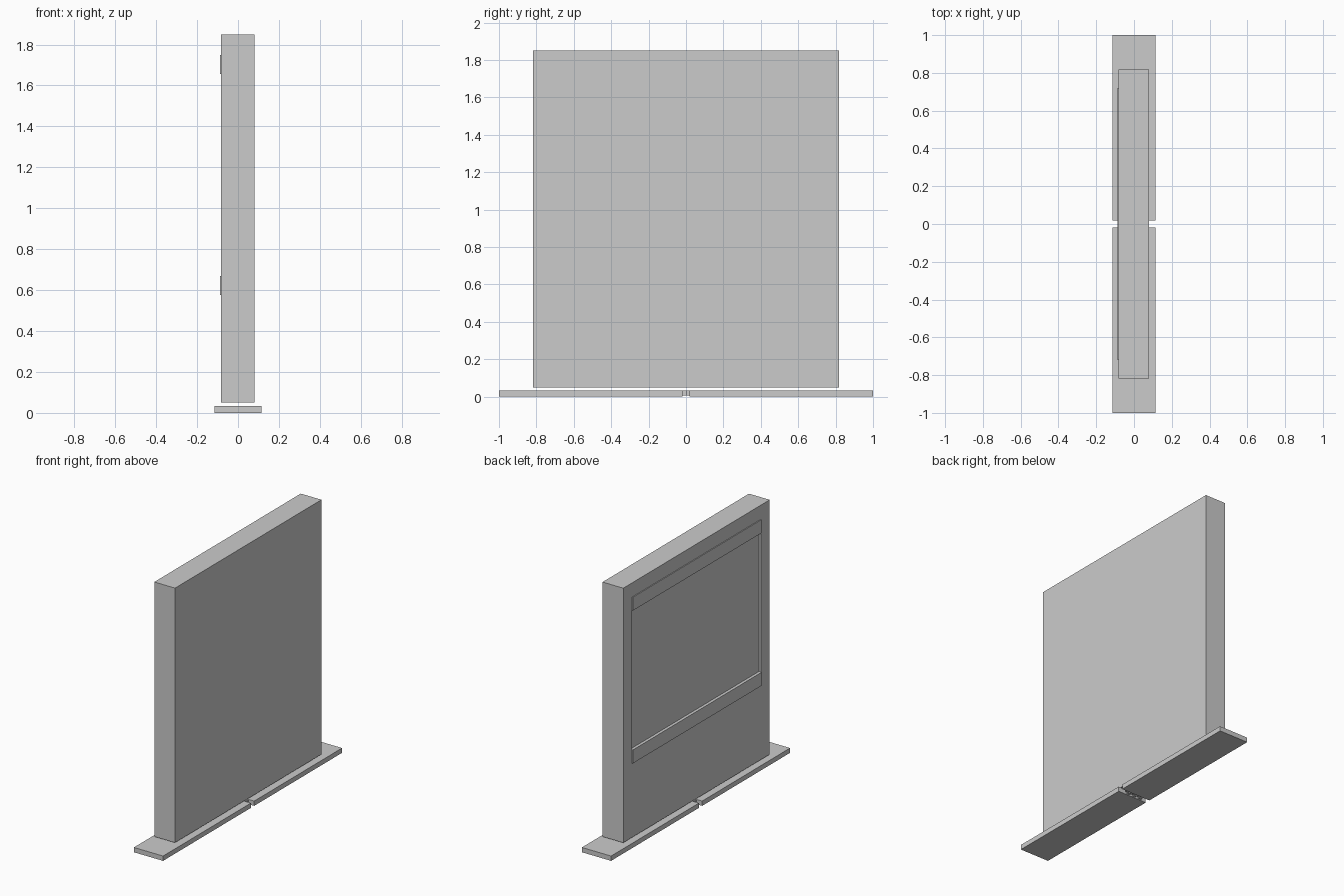
import bpy

if "Cube" in bpy.data.objects:
    bpy.data.objects.remove(bpy.data.objects["Cube"])


def box(name, x, y, z):
    """Box from (min, max) ranges on each axis."""
    bpy.ops.mesh.primitive_cube_add(
        size=1, location=[(a + b) / 2 for a, b in (x, y, z)])
    ob = bpy.context.object
    ob.name = name
    ob.scale = [b - a for a, b in (x, y, z)]
    bpy.ops.object.transform_apply(location=False, rotation=False, scale=True)
    return ob


# upright display slab
slab = box("display_slab", (-0.082, 0.08), (-0.818, 0.818), (0.05, 1.85))

# shallow screen recess in the -x face
cutter = box("screen_cutter", (-0.2, -0.067), (-0.72, 0.72), (0.67, 1.655))
cutter.hide_render = True
cutter.hide_viewport = False
mod = slab.modifiers.new("screen_recess", 'BOOLEAN')
mod.operation = 'DIFFERENCE'
mod.solver = 'EXACT'
mod.object = cutter
bpy.context.view_layer.objects.active = slab
bpy.ops.object.modifier_apply(modifier=mod.name)
bpy.data.objects.remove(cutter, do_unlink=True)

# raised trim strips below and above the screen
for name, z in (("lower_trim", (0.575, 0.67)), ("upper_trim", (1.655, 1.75))):
    box(name, (-0.088, -0.08), (-0.72, 0.72), z)

# base plate in two halves with a narrow gap
for name, s in (("base_plate_front", -1), ("base_plate_back", 1)):
    box(name, (-0.114, 0.114), tuple(sorted((s * 0.018, s * 1.0))), (0.0, 0.034))

# small interlocking tabs inside the gap, alternating sides
for i in range(6):
    s = 1 if i % 2 else -1
    x = -0.07 + i * 0.024
    box(f"gap_tab_{i + 1}", (x, x + 0.02),
        tuple(sorted((s * 0.02, s * -0.001))), (0.005, 0.032))
